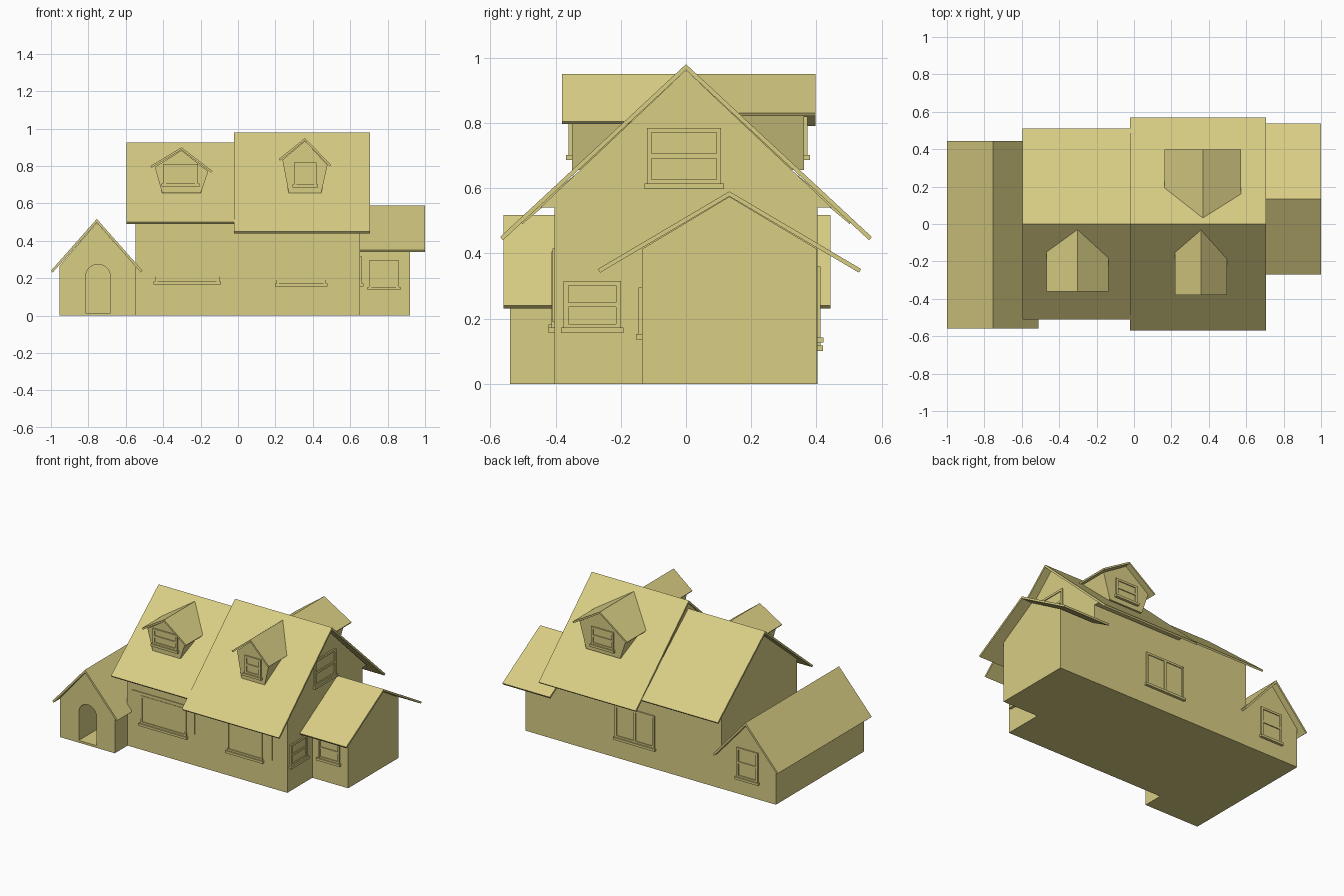
import bpy, bmesh, math
from mathutils import Vector

if "Cube" in bpy.data.objects:
    bpy.data.objects.remove(bpy.data.objects["Cube"])

paint = bpy.data.materials.new("straw yellow")
paint.diffuse_color = (0.69, 0.61, 0.23, 1)
paint.use_nodes = True
paint.node_tree.nodes["Principled BSDF"].inputs["Base Color"].default_value = paint.diffuse_color


def finish(name, bm):
    bmesh.ops.recalc_face_normals(bm, faces=bm.faces)
    me = bpy.data.meshes.new(name)
    bm.to_mesh(me)
    bm.free()
    me.materials.append(paint)
    ob = bpy.data.objects.new(name, me)
    bpy.context.collection.objects.link(ob)
    return ob


def add_prism(bm, pts, axis, a, b):
    """Extrude an (across, z) profile along 'x' or 'y' from a to b."""
    def put(p, d):
        return (d, p[0], p[1]) if axis == 'x' else (p[0], d, p[1])
    v0 = [bm.verts.new(put(p, a)) for p in pts]
    v1 = [bm.verts.new(put(p, b)) for p in pts]
    bm.faces.new(v0)
    bm.faces.new(v1[::-1])
    n = len(pts)
    for i in range(n):
        j = (i + 1) % n
        bm.faces.new((v0[j], v0[i], v1[i], v1[j]))


def prism(name, pts, axis, a, b):
    bm = bmesh.new()
    add_prism(bm, pts, axis, a, b)
    return finish(name, bm)


def roof(name, left, apex, right, axis, a, b, t=0.013):
    """Thin chevron roof, top outline left-apex-right, square-cut eaves."""
    L, A, R = Vector(left), Vector(apex), Vector(right)
    dl, dr = (A - L).normalized(), (R - A).normalized()
    nl, nr = Vector((dl.y, -dl.x)) * t, Vector((dr.y, -dr.x)) * t
    # inner apex: where the two offset lines meet
    p, q = L + nl, R + nr
    s = ((q - p).x * dr.y - (q - p).y * dr.x) / (dl.x * dr.y - dl.y * dr.x)
    return prism(name, [L, A, R, q, p + dl * s, p], axis, a, b)


def window(name, axis, wall, out, u0, u1, z0, z1, cols=1, rows=2, sill=True, base=None):
    """Framed window on a wall at `wall`, facing `out` (+1/-1) along the axis."""
    bm = bmesh.new()

    def bar(a, b, c, d, depth):
        add_prism(bm, [(a, c), (b, c), (b, d), (a, d)], axis, wall - out * 0.005, wall + out * depth)
    w = 0.014
    bar(u0, u1, z0, z1, 0.003)                       # pane
    for i in range(cols + 1):                        # uprights
        c = u0 + (u1 - u0 - w) * i / cols
        bar(c, c + w, z0, z1, 0.010)
    for i in range(rows + 1):                        # rails
        c = z0 + (z1 - z0 - w) * i / rows
        bar(u0, u1, c, c + w, 0.009)
    if sill:
        bar(u0 - 0.008, u1 + 0.008, z0 - 0.014, z0 + 0.002, 0.018)
    if base:                                         # wide backing panel
        bar(*base, 0.006)
    return finish(name, bm)


# Main house: lower left half and taller right half
prism("house_left", [(-.403, 0), (.403, 0), (.403, .573), (0, .905), (-.403, .573)], 'x', -.548, 0)
prism("house_right", [(-.403, 0), (.403, 0), (.403, .54), (.447, .54), (0, .962),
                      (-.447, .54), (-.403, .54)], 'x', -.015, .652)
roof("roof_left", (-.51, .50), (0, .925), (.51, .50), 'x', -.595, -.018)
roof("roof_right", (-.57, .45), (0, .98), (.57, .45), 'x', -.022, .705)

# Left wing with an arched doorway
wing = prism("entrance_wing", [(-.955, 0), (-.545, 0), (-.545, .26), (-.755, .497), (-.955, .265)],
             'y', -.54, .402)
roof("entrance_roof", (-1, .24), (-.755, .517), (-.51, .24), 'y', -.56, .443)
arch = [(-.815, .015), (-.682, .015)]
arch += [(-.7485 + .0665 * math.cos(math.pi * i / 12), .208 + .0665 * math.sin(math.pi * i / 12))
         for i in range(13)]
cutter = prism("doorway_cutter", arch, 'y', -.6, -.26)
cutter.hide_render = True
cutter.hide_viewport = True
cutter.display_type = 'WIRE'
mod = wing.modifiers.new("doorway", 'BOOLEAN')
mod.operation = 'DIFFERENCE'
mod.solver = 'EXACT'
mod.object = cutter
# bake the doorway and drop the cutter
dg = bpy.context.evaluated_depsgraph_get()
baked = bpy.data.meshes.new_from_object(wing.evaluated_get(dg))
wing.modifiers.clear()
wing.data = baked
bpy.data.objects.remove(cutter)

# Right wing
prism("side_wing", [(-.135, 0), (.402, 0), (.402, .413), (.133, .574), (-.135, .413)], 'x', .64, .92)
roof("side_roof", (-.27, .352), (.133, .59), (.537, .352), 'x', .645, 1.0)


def dormer(name, cx, half, ridge, drop_l, drop_r, side, y_roof, y_wall):
    """Dormer with walls that splay outward; side -1 = front, +1 = back."""
    def px(d):
        return cx - side * d
    wl, wr = half * .86, half * .86
    zl = ridge - .02 - drop_l * .86
    zr = ridge - .02 - drop_r * .86
    b = half * .62
    pts = [(px(-b), .655), (px(b), .655), (px(wr), zr), (cx, ridge - .016), (px(-wl), zl)]
    prism(name + "_walls", pts, 'y', side * y_wall, side * .12)
    le, re = (px(-half), ridge - drop_l), (px(half), ridge - drop_r)
    if side > 0:
        le, re = re, le
    roof(name + "_roof", le, (cx, ridge), re, 'y', side * y_roof, side * .03, .011)


# Dormers: two in front, one behind
dormer("dormer_front_left", -.302, .166, .90, .10, .127, -1, .36, .335)
dormer("dormer_front_right", .358, .14, .95, .113, .145, -1, .38, .35)
dormer("dormer_back", .368, .205, .95, .12, .15, 1, .397, .362)
window("dormer_window_left", 'y', -.335, -1, -.40, -.215, .705, .81, rows=2)
window("dormer_window_right", 'y', -.35, -1, .30, .42, .70, .82)
window("dormer_window_back", 'y', .362, 1, .285, .45, .70, .82)

# Front windows with wide backing panels
window("front_window_left", 'y', -.403, -1, -.445, -.10, .18, .37, rows=1,
       base=(-.51, -.04, .21, .39))
window("front_window_right", 'y', -.403, -1, .205, .47, .17, .405, rows=1,
       base=(.13, .54, .19, .415))

# Remaining wall windows
window("back_window", 'y', .403, 1, -.05, .245, .14, .36, cols=2, rows=1)
window("entrance_back_window", 'y', .402, 1, -.825, -.665, .115, .315)
window("side_wing_window", 'y', -.135, -1, .70, .86, .15, .295)
window("gable_window", 'x', .652, 1, -.12, .108, .612, .785)
window("side_window", 'x', .652, 1, -.375, -.20, .17, .315)
